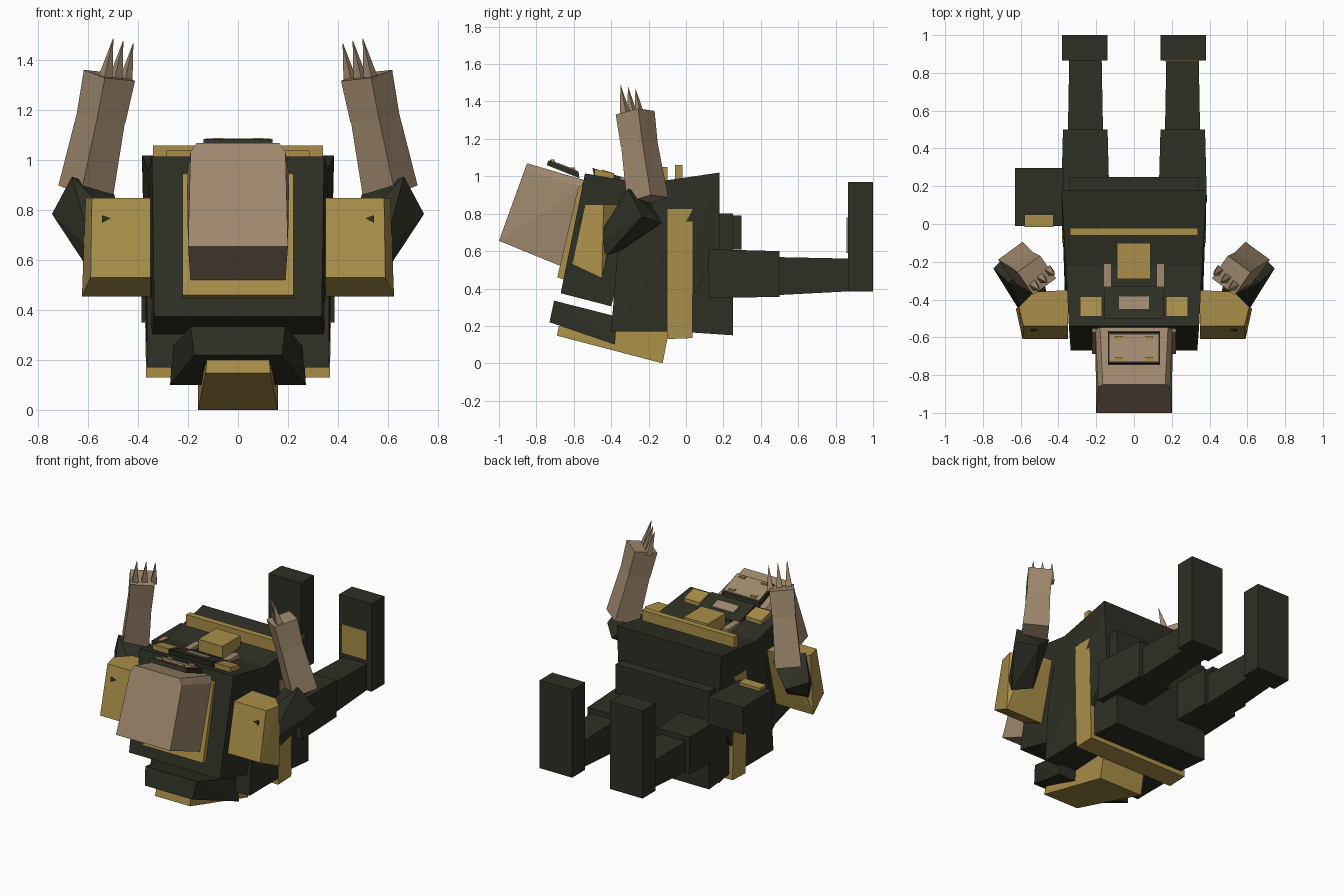
import bpy, bmesh, math
from mathutils import Vector, Matrix


def material(name, rgb):
    m = bpy.data.materials.new(name)
    m.diffuse_color = (*rgb, 1)
    return m


DARK = material("dark olive", (0.027, 0.029, 0.018))
GOLD = material("dull gold", (0.40, 0.275, 0.066))
TAN = material("tan", (0.35, 0.25, 0.155))


def hull(name, mat, pts):
    """Flat-faced convex solid around the points."""
    bm = bmesh.new()
    for p in pts:
        bm.verts.new(p)
    res = bmesh.ops.convex_hull(bm, input=bm.verts)
    junk = [v for v in res["geom_interior"] if isinstance(v, bmesh.types.BMVert)]
    bmesh.ops.delete(bm, geom=junk, context='VERTS')
    bmesh.ops.dissolve_limit(bm, angle_limit=0.01, verts=bm.verts, edges=bm.edges)
    bmesh.ops.recalc_face_normals(bm, faces=bm.faces)
    me = bpy.data.meshes.new(name)
    bm.to_mesh(me)
    bm.free()
    me.materials.append(mat)
    ob = bpy.data.objects.new(name, me)
    bpy.context.collection.objects.link(ob)
    return ob


def slab(name, mat, prof, cx=0):
    """Side profile of (y, z, half width) spread to both sides of cx."""
    return hull(name, mat, [(cx + s * w, y, z) for y, z, w in prof for s in (-1, 1)])


def box(name, mat, x, y, z):
    return hull(name, mat, [(a, b, c) for a in x for b in y for c in z])


def beam(name, mat, a, b, ra, rb, roll=35):
    """Tapered square bar from a to b."""
    a, b = Vector(a), Vector(b)
    d = (b - a).normalized()
    u = Matrix.Rotation(math.radians(roll), 3, 'Z') @ Vector((1, 0, 0))
    u = (u - d * u.dot(d)).normalized()
    v = d.cross(u)
    return hull(name, mat, [p + u * i * r + v * j * r
                            for p, r in ((a, ra), (b, rb)) for i in (-1, 1) for j in (-1, 1)])


# Torso, chest, belt and pelvis
slab("torso", DARK, [(-.40, .17, .365), (-.37, .55, .365), (-.30, .95, .355),
                     (.18, 1.02, .385), (.18, .60, .365), (-.08, .17, .365)])
slab("chest", DARK, [(-.54, 1.015, .345), (-.67, .375, .335), (-.40, .305, .345), (-.22, .96, .36)])
slab("belt", GOLD, [(-.10, .13, .368), (-.10, .825, .38), (.035, .825, .38), (.035, .135, .368)])
slab("pelvis", DARK, [(.03, .165, .34), (.03, .80, .34), (.25, .80, .345), (.25, .15, .345)])

# Head, its collar and the visor on top
slab("head", TAN, [(-.85, 1.07, .165), (-.862, 1.035, .19), (-1.0, .655, .2),
                   (-.67, .52, .19), (-.56, .94, .205), (-.545, .98, .18)])
slab("head_collar", GOLD, [(-.575, .945, .222), (-.688, .46, .222), (-.63, .44, .222), (-.53, .955, .222)])
slab("visor", DARK, [(-.745, 1.06, .138), (-.735, 1.085, .138), (-.575, 1.025, .138), (-.57, .99, .138)])
slab("visor_top", TAN, [(-.728, 1.084, .13), (-.728, 1.088, .13), (-.585, 1.034, .13), (-.585, 1.028, .13)])
for s in (-1, 1):
    for y, z in ((-.615, 1.038), (-.725, 1.079)):
        box("visor_stud", GOLD, (s * .08 - .02, s * .08 + .02), (y, y + .022), (z, z + .01))

# Abdomen guard and gold keel below
slab("abdomen_guard", DARK, [(-.705, .335, .19), (-.73, .22, .175), (-.38, .10, .272), (-.37, .25, .262)])
slab("keel", GOLD, [(-.68, .20, .125), (-.69, .148, .13), (-.125, 0, .16), (-.09, .18, .16)])

# Fittings on the upper deck
box("deck_strap", GOLD, (-.34, .34), (-.06, -.02), (.98, 1.06))
box("deck_buckle", GOLD, (-.09, .088), (-.29, -.10), (.94, 1.05))
slab("deck_plate", DARK, [(-.50, 1.045, .16), (-.49, .99, .16), (-.33, .96, .16), (-.33, .992, .16)])
slab("deck_inlay", TAN, [(-.45, 1.02, .08), (-.45, 1.036, .08), (-.385, 1.016, .08), (-.385, 1.0, .08)])

for s in (-1, 1):
    side = "left" if s < 0 else "right"

    def m(pts):
        return [(s * x, y, z) for x, y, z in pts]

    slab(side + "_deck_square", GOLD, [(-.49, 1.04, .058), (-.49, 1.0, .058),
                                       (-.385, .97, .058), (-.385, 1.015, .058)], s * .228)
    slab(side + "_deck_trim", TAN, [(-.35, .98, .022), (-.35, .993, .022),
                                    (-.21, .99, .022), (-.21, .96, .022)], s * .14)

    # Shoulder pad with a small dark notch
    hull(side + "_shoulder_pad", GOLD, m([
        (.35, -.54, .85), (.585, -.54, .85), (.35, -.61, .53), (.59, -.61, .53),
        (.35, -.45, .455), (.625, -.45, .455), (.35, -.35, .85), (.53, -.36, .85),
        (.61, -.44, .85)]))
    hull(side + "_pad_notch", DARK, m([
        (x, y + d, z) for x, y, z in ((.545, -.559, .78), (.545, -.565, .75), (.51, -.562, .768))
        for d in (-.004, .004)]))

    # Upper arm, forearm, hand and claws
    hull(side + "_upper_arm", DARK, m([
        (.665, -.31, .935), (.745, -.235, .785), (.64, -.13, .75), (.50, -.20, .875),
        (.61, -.42, .58), (.58, -.50, .63), (.45, -.42, .72), (.50, -.35, .60)]))
    roll = s * -35
    beam(side + "_forearm", TAN, (s * .61, -.205, .875), (s * .548, -.25, 1.175), .08, .07, roll)
    beam(side + "_hand", TAN, (s * .548, -.25, 1.17), (s * .515, -.272, 1.34), .071, .075, roll)
    for i in range(3):
        k = i * .04
        beam(side + "_claw", TAN, (s * (.53 - k), -.325 + k, 1.335 - k / 4),
             (s * (.50 - k), -.35 + k, 1.487 - k / 4), .02, .0008, roll)

    # Bent leg pointing backwards with an upright foot
    slab(side + "_thigh", DARK, [(.12, .35, .128), (.12, .61, .128), (.5, .60, .118), (.5, .355, .118)], s * .258)
    slab(side + "_shin", DARK, [(.49, .365, .093), (.49, .568, .093), (.87, .56, .086), (.87, .385, .086)], s * .257)
    box(side + "_foot", DARK, (s * .14, s * .38), (.865, 1.0), (.385, .97))

box("foot_patch", GOLD, (.165, .345), (.859, .867), (.59, .78))

# Side pouch with its clasp
box("pouch", DARK, (-.63, -.37), (-.01, .297), (.61, .79))
box("pouch_clasp", GOLD, (-.58, -.425), (-.016, .05), (.70, .81))
